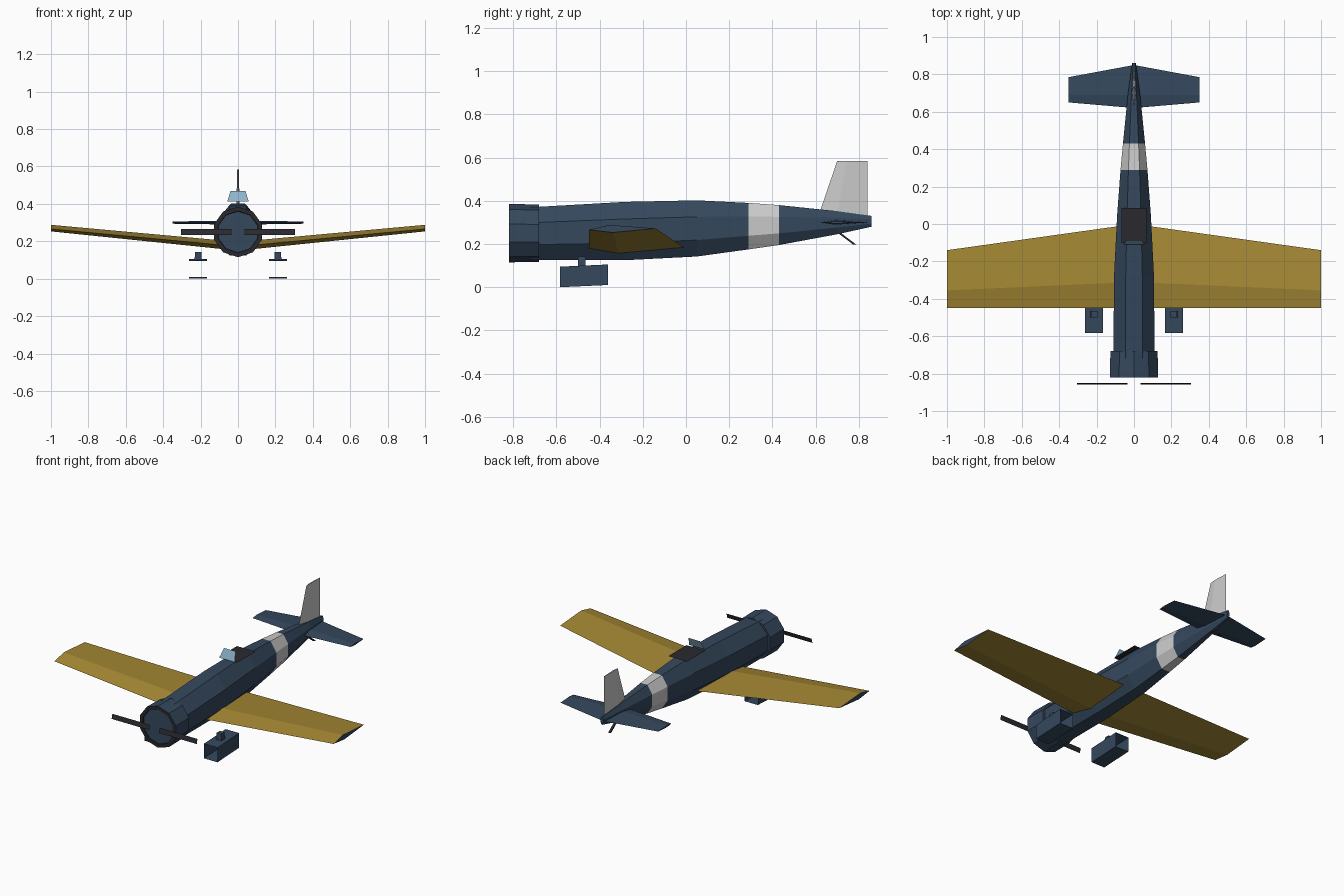
import bpy, bmesh, math
from mathutils import Vector

if "Cube" in bpy.data.objects:
    bpy.data.objects.remove(bpy.data.objects["Cube"])


def material(name, r, g, b):
    m = bpy.data.materials.new(name)
    m.diffuse_color = (r, g, b, 1)
    m.use_nodes = True
    m.node_tree.nodes["Principled BSDF"].inputs["Base Color"].default_value = m.diffuse_color
    return m


BLUE = material("navy_blue", 0.035, 0.065, 0.11)
GOLD = material("ochre", 0.38, 0.25, 0.035)
WHITE = material("pale_grey", 0.6, 0.6, 0.6)
DARK = material("dark_grey", 0.022, 0.022, 0.028)
GLASS = material("glass_blue", 0.27, 0.45, 0.6)


def loft(name, rings, mats, cap=True, band=None, cap_mat=0):
    """Join equal-length rings of points; band maps a span index to a material slot."""
    bm = bmesh.new()
    vs = [[bm.verts.new(p) for p in ring] for ring in rings]
    n = len(rings[0])
    for s in range(len(vs) - 1):
        for i in range(n):
            j = (i + 1) % n
            f = bm.faces.new((vs[s][i], vs[s][j], vs[s + 1][j], vs[s + 1][i]))
            f.material_index = (band or {}).get(s, 0)
    if cap:
        for ring in (vs[0], vs[-1]):
            bm.faces.new(ring).material_index = cap_mat
    bmesh.ops.recalc_face_normals(bm, faces=bm.faces[:])
    return finish(name, bm, mats)


def finish(name, bm, mats):
    me = bpy.data.meshes.new(name)
    bm.to_mesh(me)
    bm.free()
    for m in mats:
        me.materials.append(m)
    ob = bpy.data.objects.new(name, me)
    bpy.context.collection.objects.link(ob)
    return ob


def panel(name, pts, mat):
    bm = bmesh.new()
    bm.faces.new([bm.verts.new(p) for p in pts])
    return finish(name, bm, [mat])


def rect(cx, cy, z, hx, hy):
    return [(cx - hx, cy - hy, z), (cx + hx, cy - hy, z),
            (cx + hx, cy + hy, z), (cx - hx, cy + hy, z)]


# Fuselage: eight sides, flat top, pale band near the tail
def octagon(y, half_w, bottom, top):
    k = 1 / math.cos(math.pi / 8)
    mid, half_h = (top + bottom) / 2, (top - bottom) / 2
    return [(half_w * k * math.cos(a), y, mid + half_h * k * math.sin(a))
            for a in [math.pi / 8 + i * math.pi / 4 for i in range(8)]]


stations = [(-0.72, 0.11, 0.125, 0.37), (-0.28, 0.107, 0.125, 0.395),
            (0.05, 0.09, 0.142, 0.402), (0.29, 0.072, 0.175, 0.39),
            (0.43, 0.059, 0.195, 0.38), (0.70, 0.032, 0.245, 0.352),
            (0.86, 0.010, 0.28, 0.33)]
loft("fuselage", [octagon(*s) for s in stations], [BLUE, WHITE], band={3: 1})


# Engine cowl: ten sides with a dark front rim
def decagon(y, r):
    return [(r * math.sin(i * math.pi / 5), y, 0.25 + r * math.cos(i * math.pi / 5))
            for i in range(10)]


loft("engine_cowl", [decagon(-0.68, 0.133), decagon(-0.82, 0.135),
                     decagon(-0.82, 0.112), decagon(-0.815, 0.11)],
     [BLUE, DARK], band={1: 1, 2: 1})


# Flying surfaces: four-point sections (leading edge, top, trailing edge, bottom)
def section(x, pts):
    return [(x, y, z) for y, z in pts]


wing_root = [(-0.45, 0.172), (-0.31, 0.197), (0.0, 0.178), (-0.31, 0.150)]
wing_tip = [(-0.45, 0.266), (-0.355, 0.288), (-0.14, 0.272), (-0.34, 0.253)]
tail_root = [(0.62, 0.30), (0.69, 0.311), (0.85, 0.30), (0.69, 0.289)]
tail_tip = [(0.65, 0.30), (0.69, 0.306), (0.785, 0.30), (0.69, 0.294)]
loft("wing", [section(-1, wing_tip), section(0, wing_root), section(1, wing_tip)],
     [GOLD, BLUE], cap_mat=1)
loft("tailplane", [section(-0.35, tail_tip), section(0, tail_root),
                   section(0.35, tail_tip)], [BLUE])

# Tail fin
loft("tail_fin", [
    [(0, 0.62, 0.35), (0.009, 0.70, 0.34), (0, 0.84, 0.325), (-0.009, 0.70, 0.34)],
    [(0, 0.70, 0.585), (0.005, 0.745, 0.585), (0, 0.84, 0.585), (-0.005, 0.745, 0.585)]],
    [WHITE])

# Tail skid
loft("tail_skid", [rect(0, 0.705, 0.255, 0.007, 0.007),
                   rect(0, 0.78, 0.198, 0.007, 0.007)], [DARK])

# Cockpit cover and windscreen: single thin panels
panel("cockpit_panel", rect(0, -0.008, 0.41, 0.067, 0.093), DARK)
panel("windscreen", [(-0.057, -0.11, 0.412), (0.057, -0.11, 0.412),
                     (0.04, -0.085, 0.47), (-0.04, -0.085, 0.47)], GLASS)

for side, label in ((-1, "left"), (1, "right")):
    # Propeller blade
    panel(label + "_propeller_blade",
          [(side * 0.035, -0.858, 0.235), (side * 0.305, -0.858, 0.235),
           (side * 0.305, -0.850, 0.265), (side * 0.035, -0.850, 0.265)], DARK)
    # Wheel pod: open-ended tube, nose slightly low
    x = side * 0.213
    pod = [[(x + dx * 0.048, y, z0 + dz) for dx, dz in ((-1, 0), (1, 0), (1, 0.095), (-1, 0.095))]
           for y, z0 in ((-0.583, 0.0), (-0.362, 0.010))]
    loft(label + "_wheel_pod", pod, [BLUE], cap=False)
    # Short strut on top of the pod
    loft(label + "_strut", [rect(x, -0.483, 0.098, 0.019, 0.018),
                            rect(x, -0.483, 0.142, 0.017, 0.017)], [BLUE])
